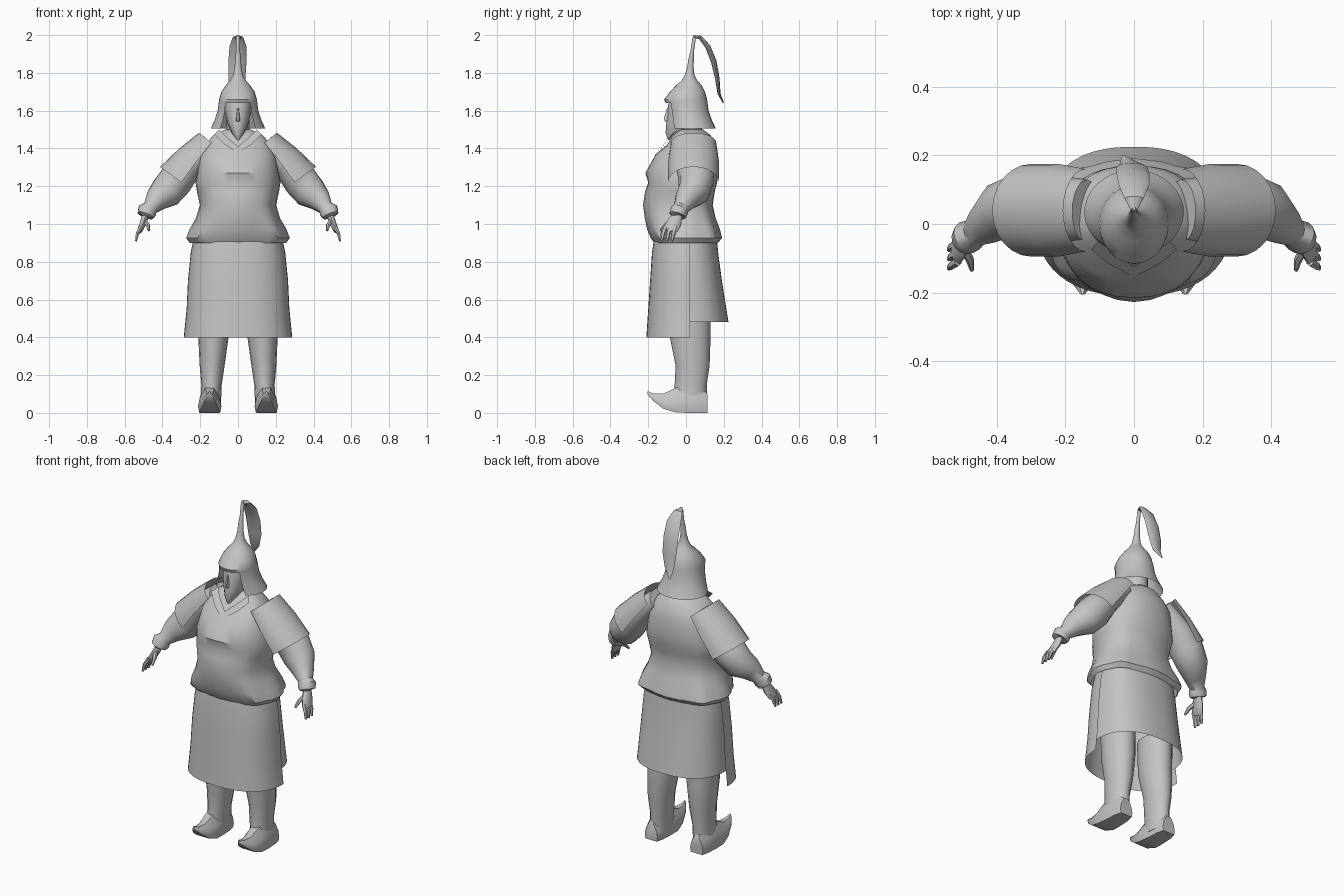
import bpy, bmesh, math
from mathutils import Vector

grey = bpy.data.materials.new("plain_grey")
grey.diffuse_color = (0.55, 0.55, 0.55, 1)


def spow(v, e):
    return math.copysign(abs(v) ** (2 / e), v)


def hring(z, rx, yf, yb, e=2.0, cx=0.0, yc=None, a0=0, a1=360, n=24, wave=0.0):
    """Horizontal ring with separate front and back depth; optional folds."""
    yc = (yf + yb) / 2 if yc is None else yc
    full = a1 - a0 == 360
    pts = []
    for i in range(n if full else n + 1):
        a = math.radians(a0 + (a1 - a0) * i / n)
        k = 1 + wave * math.cos(8 * a)
        c, s = spow(math.cos(a), e), spow(math.sin(a), e)
        ry = yb - yc if s > 0 else yc - yf
        pts.append(Vector((cx + k * rx * c, yc + k * ry * s, z)))
    return pts


def tube_rings(stations, a0=0, a1=360, n=14):
    """Rings along a path of (x, y, z, radius_y, radius_out)."""
    P = [Vector(s[:3]) for s in stations]
    full = a1 - a0 == 360
    rings = []
    for i, s in enumerate(stations):
        t = (P[min(i + 1, len(P) - 1)] - P[max(i - 1, 0)]).normalized()
        u = Vector((0, 1, 0))
        u = (u - t * u.dot(t)).normalized()
        v = u.cross(t)
        if v.x < 0:
            v = -v
        angles = [math.radians(a0 + (a1 - a0) * k / n) for k in range(n if full else n + 1)]
        rings.append([P[i] + u * s[3] * math.cos(a) + v * s[4] * math.sin(a) for a in angles])
    return rings


def loft(name, rings, closed=True, cap0=False, cap1=False, mirror=False, angle=40):
    bm = bmesh.new()
    vs = [[bm.verts.new(p) for p in r] for r in rings]
    n = len(rings[0])
    for r, q in zip(vs, vs[1:]):
        for i in range(n if closed else n - 1):
            j = (i + 1) % n
            bm.faces.new((r[i], r[j], q[j], q[i]))
    if cap0:
        bm.faces.new(vs[0])
    if cap1:
        bm.faces.new(vs[-1])
    bmesh.ops.recalc_face_normals(bm, faces=bm.faces)
    me = bpy.data.meshes.new(name)
    bm.to_mesh(me)
    bm.free()
    me.materials.append(grey)
    me.shade_smooth()
    me.set_sharp_from_angle(angle=math.radians(angle))
    ob = bpy.data.objects.new(name, me)
    bpy.context.collection.objects.link(ob)
    if mirror:
        m = ob.modifiers.new("mirror", 'MIRROR')
        m.use_mirror_merge = False
    return ob


# Padded tunic, pinched at the belt with a flared, folded hem
tunic = [(1.50, .07, -.03, .09, 2, 0), (1.47, .13, -.07, .13, 2, 0),
         (1.42, .175, -.10, .155, 2.2, 0), (1.37, .20, -.16, .17, 2.3, 0),
         (1.27, .215, -.215, .17, 2.3, 0), (1.22, .225, -.20, .165, 2.3, 0),
         (1.17, .215, -.215, .15, 2.3, .01), (1.10, .20, -.225, .14, 2.3, .01),
         (1.03, .22, -.215, .155, 2.4, .015), (.97, .25, -.20, .175, 2.6, .03),
         (.925, .265, -.18, .185, 2.7, .035), (.90, .25, -.165, .165, 2.6, .02)]
loft("tunic", [hring(z, rx, f, b, e, n=32, yc=0, wave=w) for z, rx, f, b, e, w in tunic], cap0=True)

# Crossed collar bands
loft("collar", [[Vector(p) for p in r] for r in (
    [(.10, -.045, 1.50), (.125, -.075, 1.475)],
    [(.06, -.085, 1.46), (.075, -.115, 1.425)],
    [(0, -.125, 1.41), (0, -.155, 1.375)])], closed=False, mirror=True)

# Skirt in two panels, split at the sides
front = [(.95, .23, -.165), (.85, .25, -.18), (.70, .265, -.19), (.55, .272, -.20), (.40, .287, -.21)]
loft("skirt_front", [hring(z, rx, f, .1, 2.4, yc=.02, a0=180, a1=360) for z, rx, f in front], closed=False)
back = [(.95, .225, .16), (.85, .24, .17), (.70, .25, .19), (.48, .265, .225)]
loft("skirt_back", [hring(z, rx, -.1, b, 2.4, yc=0, a0=0, a1=180) for z, rx, b in back], closed=False)

# Legs and curled boots
legs = [(.60, .13, .085, -.09, .13), (.40, .13, .08, -.085, .13), (.25, .137, .066, -.055, .125),
        (.15, .14, .054, -.06, .11), (.03, .145, .054, -.06, .11)]
loft("legs", [hring(z, rx, f, b, cx=cx, n=16) for z, cx, rx, f, b in legs], cap0=True, cap1=True, mirror=True)
boot = [(.115, .0, .10, .042), (.07, 0, .14, .054), (0, 0, .15, .058), (-.06, .004, .13, .062),
        (-.12, .022, .102, .05), (-.17, .06, .102, .032), (-.205, .10, .115, .006)]
rings = []
for y, zb, zt, w in boot:
    rings.append([Vector((.15 + w * sx, y, zb + (zt - zb) * h)) for sx, h in
                  ((-.9, 0), (.9, 0), (1, .25), (.85, .6), (.35, 1), (-.35, 1), (-.85, .6), (-1, .25))])
loft("boots", rings, cap0=True, cap1=True, mirror=True, angle=50)

# Baggy sleeves with cuffs
sleeve = [(.14, .04, 1.42, .09, .06), (.25, .045, 1.32, .10, .075), (.33, .055, 1.23, .095, .095),
          (.38, .04, 1.17, .085, .09), (.43, .0, 1.13, .062, .065), (.465, -.025, 1.085, .042, .04),
          (.48, -.035, 1.07, .048, .052), (.49, -.045, 1.045, .045, .045), (.492, -.045, 1.04, .025, .025)]
loft("sleeves", tube_rings(sleeve), cap0=True, cap1=True, mirror=True)

# Curved shoulder plates
plate = [(.14, .04, 1.43, .12, .085), (.22, .04, 1.33, .135, .115), (.30, .04, 1.22, .135, .14)]
loft("shoulder_plates", tube_rings(plate, 0, 180, 12), closed=False, mirror=True)

# Hands: palm, fingers and thumb
palm = [(.488, -.04, 1.05, .022, .02), (.50, -.06, 1.01, .038, .018), (.515, -.08, .975, .04, .016),
        (.522, -.085, .96, .03, .012)]
loft("palms", tube_rings(palm, n=10), cap0=True, cap1=True, mirror=True)
for k in range(3):
    y = -.055 - .027 * k
    loft("finger_%d" % (k + 1), tube_rings([(.513, y, .985, .014, .012), (.532, y - .012, .95, .013, .01),
         (.54, y - .02, .91, .007, .006)], n=6), cap0=True, cap1=True, mirror=True)
loft("thumbs", tube_rings([(.495, -.07, 1.02, .014, .014), (.478, -.105, .995, .012, .012),
     (.472, -.135, .965, .006, .006)], n=6), cap0=True, cap1=True, mirror=True)

# Head, nose and neck
head = [(1.445, .006, -.095, -.06), (1.48, .032, -.108, .0), (1.53, .055, -.105, .06),
        (1.58, .068, -.098, .08), (1.63, .072, -.095, .08), (1.68, .07, -.08, .07)]
loft("head", [hring(z, rx, f, b, n=16) for z, rx, f, b in head], cap0=True, cap1=True)
nose = [(1.615, .006, -.102, -.08), (1.56, .012, -.122, -.08), (1.545, .014, -.118, -.08), (1.54, .006, -.1, -.08)]
loft("nose", [hring(z, rx, f, b, n=6, yc=-.085) for z, rx, f, b in nose], cap0=True, cap1=True)
loft("neck", [hring(z, .06, -.035, .085, n=12) for z in (1.45, 1.58)])

# Helmet dome rising into a spike
dome = [(1.64, .102, -.108, .113), (1.66, .10, -.116, .112), (1.70, .088, -.085, .10), (1.735, .064, -.052, .082),
        (1.76, .042, -.022, .06), (1.79, .026, -.006, .044), (1.83, .018, .006, .04), (1.88, .015, .014, .042),
        (1.92, .010, .024, .043), (1.985, .010, .034, .052), (2.0, .005, .04, .05)]
loft("helmet_dome", [hring(z, rx, f, b) for z, rx, f, b in dome], cap1=True)

# Flared guard around neck and cheeks, open at the face
guard = [(1.655, .101, -.108, .112), (1.60, .108, -.10, .12), (1.55, .124, -.095, .137), (1.505, .145, -.09, .158)]
loft("neck_guard", [hring(z, rx, f, b, a0=-50, a1=230) for z, rx, f, b in guard], closed=False)

# Plume sweeping back and down from the spike
plume = [(0, .042, 1.992, .010, .008), (0, .075, 1.988, .028, .010), (0, .115, 1.94, .045, .014),
         (-.003, .147, 1.86, .048, .015), (-.006, .166, 1.77, .045, .012), (-.012, .175, 1.69, .030, .008),
         (-.03, .198, 1.64, .005, .003)]
rings = []
for i, (x, y, z, w, t) in enumerate(plume):
    p, q = plume[max(i - 1, 0)], plume[min(i + 1, len(plume) - 1)]
    nrm = Vector((0, p[2] - q[2], q[1] - p[1])).normalized()
    c = Vector((x, y, z))
    rings.append([c + Vector((w * math.cos(a), 0, 0)) + nrm * t * math.sin(a)
                  for a in (k * math.pi / 4 for k in range(8))])
loft("plume", rings, cap0=True, cap1=True)
